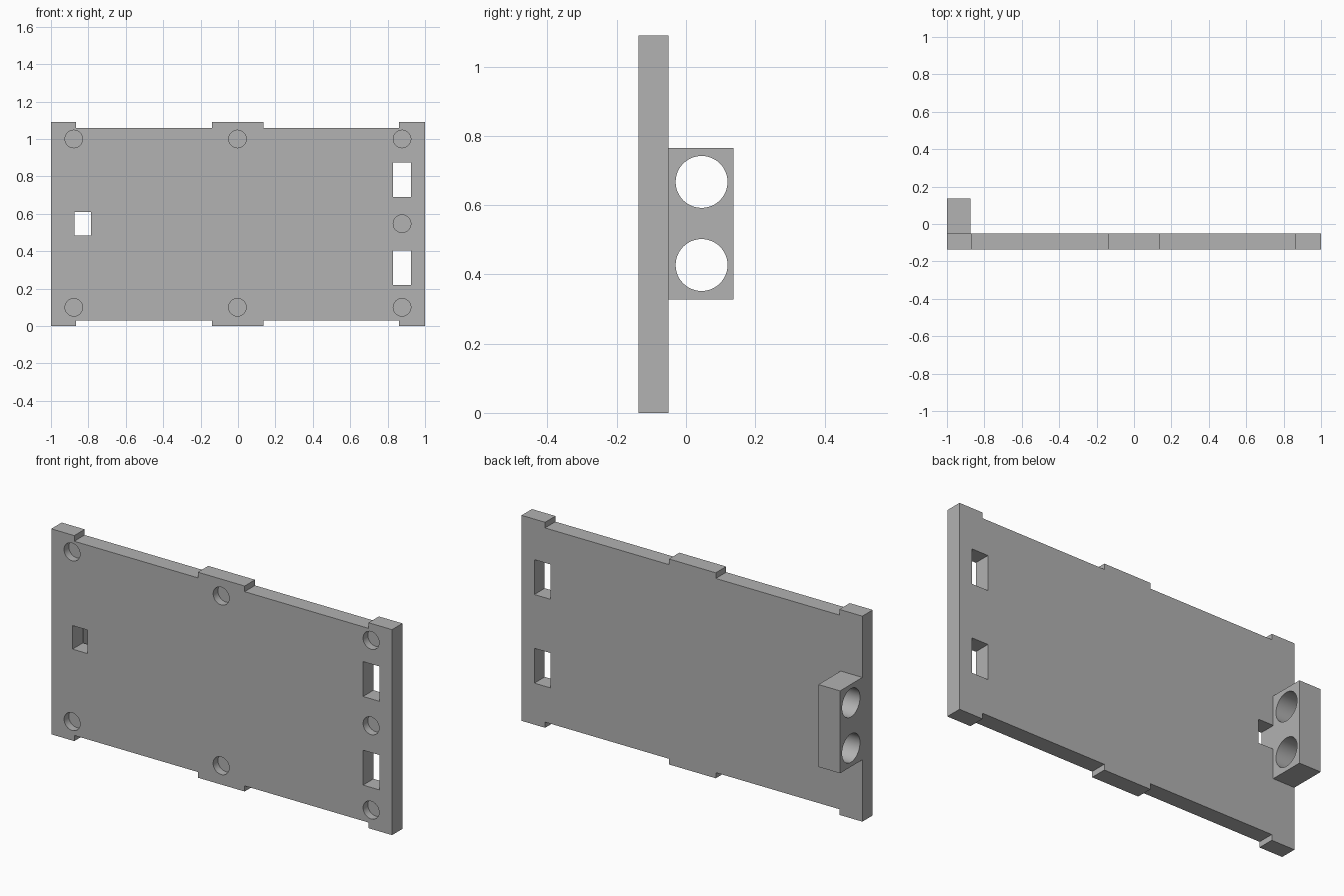
import bpy
import bmesh
from math import radians
from mathutils import Matrix, Vector

if "Cube" in bpy.data.objects:
    bpy.data.objects.remove(bpy.data.objects["Cube"], do_unlink=True)

grey = bpy.data.materials.new("plain grey")
grey.use_nodes = True
grey.diffuse_color = (0.445, 0.445, 0.445, 1)
grey.node_tree.nodes["Principled BSDF"].inputs["Base Color"].default_value = grey.diffuse_color

FRONT, BACK = -0.137, -0.05      # plate faces
HEIGHT, STEP = 1.09, 0.03        # plate height and tab height
HOLE_DEPTH = 0.04


def add_box(bm, low, high):
    low, high = Vector(low), Vector(high)
    matrix = Matrix.Translation((low + high) / 2) @ Matrix.Diagonal((*(high - low), 1))
    bmesh.ops.create_cube(bm, size=1, matrix=matrix)


def add_cylinder(bm, centre, radius, length, axis):
    matrix = Matrix.Translation(centre) @ Matrix.Rotation(radians(90), 4, axis)
    bmesh.ops.create_cone(bm, cap_ends=True, segments=48, radius1=radius,
                          radius2=radius, depth=length, matrix=matrix)


def to_object(bm, name):
    bmesh.ops.recalc_face_normals(bm, faces=bm.faces)
    mesh = bpy.data.meshes.new(name)
    bm.to_mesh(mesh)
    bm.free()
    mesh.materials.append(grey)
    obj = bpy.data.objects.new(name, mesh)
    bpy.context.collection.objects.link(obj)
    return obj


def cut(obj, cutter):
    cutter.hide_render = True
    mod = obj.modifiers.new("cut", 'BOOLEAN')
    mod.operation = 'DIFFERENCE'
    mod.solver = 'EXACT'
    mod.object = cutter
    bpy.ops.object.select_all(action='DESELECT')
    bpy.context.view_layer.objects.active = obj
    obj.select_set(True)
    bpy.ops.object.modifier_apply(modifier=mod.name)
    bpy.data.objects.remove(cutter, do_unlink=True)
    bpy.ops.object.shade_smooth_by_angle(angle=radians(30))


# Plate outline with three tabs along the top and bottom edges
edge = [(-1, 0), (-0.865, 0), (-0.865, STEP), (-0.14, STEP), (-0.14, 0),
        (0.135, 0), (0.135, STEP), (0.862, STEP), (0.862, 0), (1, 0)]
outline = edge + [(x, HEIGHT - z) for x, z in reversed(edge)]
bm = bmesh.new()
face = bm.faces.new([bm.verts.new((x, FRONT, z)) for x, z in outline])
extruded = bmesh.ops.extrude_face_region(bm, geom=[face])["geom"]
bmesh.ops.translate(bm, vec=(0, BACK - FRONT, 0),
                    verts=[v for v in extruded if isinstance(v, bmesh.types.BMVert)])
plate = to_object(bm, "plate")

# Slots through the plate and round blind holes in its front
bm = bmesh.new()
for x0, x1, z0, z1 in [(-0.875, -0.787, 0.485, 0.61),
                       (0.83, 0.925, 0.22, 0.405),
                       (0.83, 0.925, 0.69, 0.875)]:
    add_box(bm, (x0, FRONT - 0.1, z0), (x1, BACK + 0.1, z1))
for x, z in [(-0.878, 0.1), (-0.878, 1.0), (-0.003, 0.1), (-0.003, 1.0),
             (0.877, 0.1), (0.877, 0.547), (0.877, 1.0)]:
    add_cylinder(bm, (x, FRONT, z), 0.047, 2 * HOLE_DEPTH, 'X')
cut(plate, to_object(bm, "plate_cutter"))

# Block on the back with two sideways bores
bm = bmesh.new()
add_box(bm, (-1, BACK, 0.328), (-0.873, 0.137, 0.765))
block = to_object(bm, "bored_block")
bm = bmesh.new()
for z in (0.427, 0.667):
    add_cylinder(bm, (-0.94, 0.045, z), 0.075, 0.4, 'Y')
cut(block, to_object(bm, "bore_cutter"))
